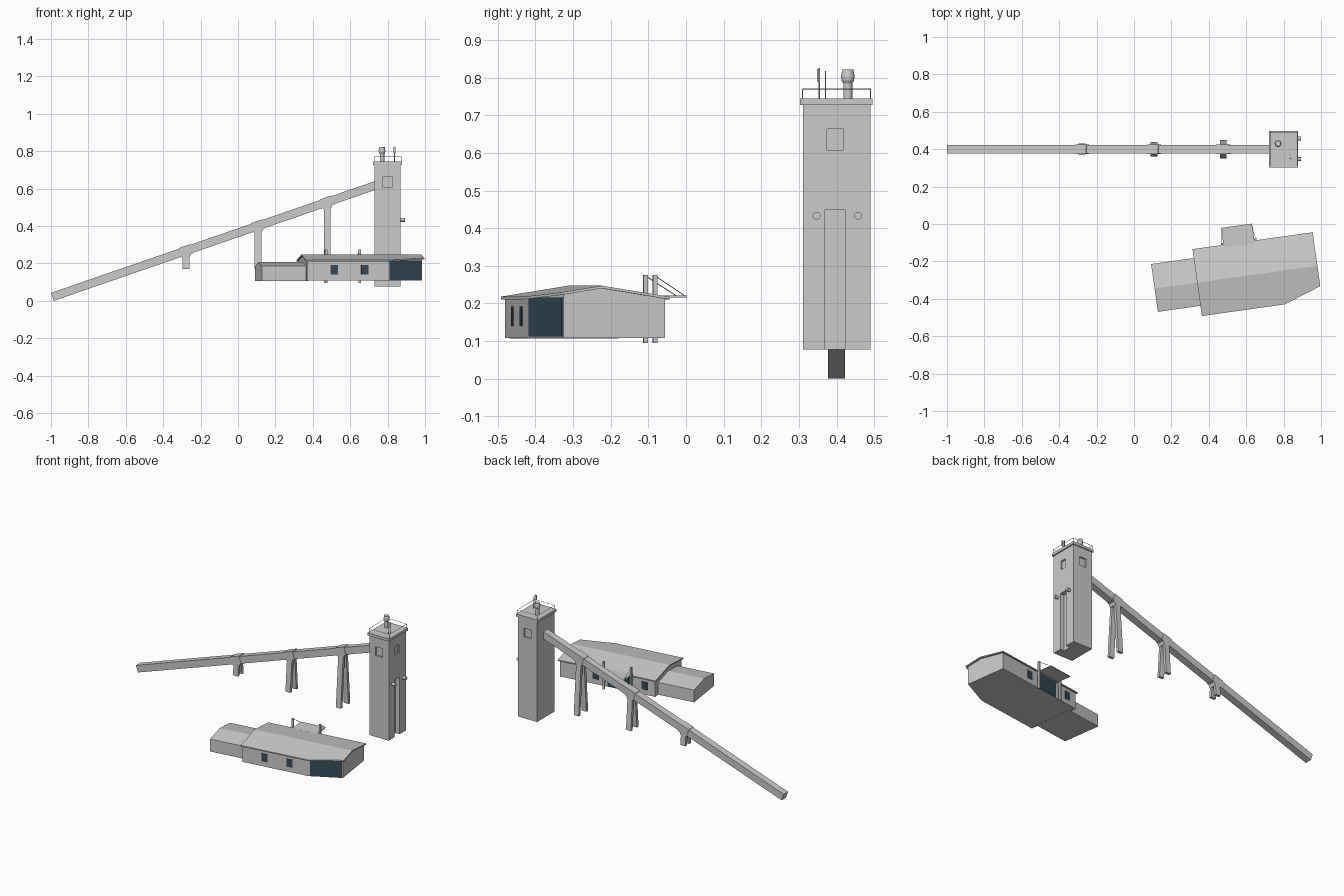
import bpy, bmesh, math
from mathutils import Matrix, Vector

if "Cube" in bpy.data.objects:
    bpy.data.objects.remove(bpy.data.objects["Cube"])

glass = bpy.data.materials.new("dark_glass")
glass.diffuse_color = (0.035, 0.07, 0.10, 1)
glass.use_nodes = True
glass.node_tree.nodes["Principled BSDF"].inputs["Base Color"].default_value = glass.diffuse_color


def finish(bm, name, mat=None, M=None):
    if M:
        bm.transform(M)
    bmesh.ops.recalc_face_normals(bm, faces=bm.faces)
    me = bpy.data.meshes.new(name)
    bm.to_mesh(me)
    bm.free()
    ob = bpy.data.objects.new(name, me)
    bpy.context.collection.objects.link(ob)
    if mat:
        me.materials.append(mat)
    return ob


def add_box(bm, lo, hi):
    lo, hi = Vector(lo), Vector(hi)
    S = Matrix.Diagonal((*(hi - lo), 1))
    bmesh.ops.create_cube(bm, size=1, matrix=Matrix.Translation((lo + hi) / 2) @ S)


def box(name, lo, hi, mat=None, M=None):
    bm = bmesh.new()
    add_box(bm, lo, hi)
    return finish(bm, name, mat, M)


def rod(name, a, b, r, n=8):
    a, b = Vector(a), Vector(b)
    d = b - a
    T = Matrix.Translation((a + b) / 2) @ d.to_track_quat('Z', 'Y').to_matrix().to_4x4()
    bm = bmesh.new()
    bmesh.ops.create_cone(bm, cap_ends=True, segments=n, radius1=r, radius2=r,
                          depth=d.length, matrix=T)
    return finish(bm, name)


def loft(name, rings, M=None):
    """Skin a stack of equal-length rings and cap both ends."""
    bm = bmesh.new()
    vs = [[bm.verts.new(p) for p in r] for r in rings]
    n = len(vs[0])
    for a, b in zip(vs, vs[1:]):
        for i in range(n):
            bm.faces.new((a[i], a[(i + 1) % n], b[(i + 1) % n], b[i]))
    bm.faces.new(vs[0])
    bm.faces.new(vs[-1])
    return finish(bm, name, None, M)


def rect(cx, cy, z, hx, hy):
    return [(cx - hx, cy - hy, z), (cx + hx, cy - hy, z),
            (cx + hx, cy + hy, z), (cx - hx, cy + hy, z)]


def gabled(name, front, back, bottom, ridge_v, top):
    """Prism over a plan (front and back chains meet at the ridge ends); bottom/top give z at v."""
    bm = bmesh.new()
    f = [(u, v) for u, v in front]
    b = [(u, v) for u, v in back]
    r0, r1 = (f[0][0], ridge_v), (f[-1][0], ridge_v)
    outline = f + [r1] + b + [r0]
    up = {p: bm.verts.new((*p, top(p[1]))) for p in outline}
    dn = {p: bm.verts.new((*p, bottom(p[1]))) for p in outline}
    for d in (up, dn):
        bm.faces.new([d[p] for p in [r0] + f + [r1]])
        bm.faces.new([d[p] for p in [r1] + b + [r0]])
    for p, q in zip(outline, outline[1:] + outline[:1]):
        bm.faces.new((dn[p], dn[q], up[q], up[p]))
    return finish(bm, name, None, HOUSE)


# Tower with recessed windows and a tall niche
tower = box("tower", (0.73, 0.311, 0.077), (0.869, 0.49, 0.728))
bm = bmesh.new()
add_box(bm, (0.775, 0.30, 0.607), (0.823, 0.321, 0.664))
add_box(bm, (0.775, 0.48, 0.607), (0.823, 0.50, 0.664))
add_box(bm, (0.859, 0.375, 0.607), (0.88, 0.418, 0.664))
add_box(bm, (0.84, 0.37, 0.05), (0.88, 0.423, 0.45))
cutter = finish(bm, "tower_cutter")
cutter.hide_render = True
cutter.hide_viewport = True
mod = tower.modifiers.new("recesses", 'BOOLEAN')
mod.operation = 'DIFFERENCE'
mod.solver = 'EXACT'
mod.object = cutter
box("tower_cap", (0.722, 0.303, 0.727), (0.877, 0.496, 0.744))
for y in (0.347, 0.457):
    rod("outlet_pipe", (0.86, y, 0.433), (0.893, y, 0.433), 0.0105, 16)

# Roof railing
pts = rect(0.8, 0.4, 0.77, 0.072, 0.09)
for p, q in zip(pts, pts[1:] + pts[:1]):
    rod("top_rail", p, q, 0.0012, 6)
    rod("rail_post", (p[0], p[1], 0.74), p, 0.0012, 6)

# Vent and antennas on the tower roof
prof = [(0.012, 0.74), (0.012, 0.785), (0.0165, 0.792), (0.018, 0.803), (0.0145, 0.822)]
loft("roof_vent", [[(0.77 + r * math.cos(k * math.pi / 8), 0.43 + r * math.sin(k * math.pi / 8), z)
                    for k in range(16)] for r, z in prof])
rod("antenna_mast", (0.835, 0.354, 0.74), (0.835, 0.354, 0.825), 0.002)
box("antenna_panel", (0.831, 0.348, 0.79), (0.843, 0.353, 0.823))
rod("antenna_whip", (0.838, 0.371, 0.74), (0.838, 0.371, 0.818), 0.0016)

# Sloping conveyor gallery
SLOPE = 0.345
ang = math.atan(SLOPE)
G = Matrix.Translation((-0.9925, 0.4, 0.0215)) @ Matrix.Rotation(-ang, 4, 'Y')
box("conveyor_gallery", (0, -0.0225, -0.0225), (1.835, 0.0225, 0.0225), None, G)

# Supports: collar, flared bracket and two splayed legs
for x in (-0.278, 0.107, 0.477):
    zc = 0.0215 + (x + 0.9925) * SLOPE
    s = (x + 0.9925) / math.cos(ang)
    box("support_collar", (s - 0.032, -0.025, -0.025), (s + 0.032, 0.025, 0.026), None, G)
    zt = zc - 0.037
    loft("support_bracket", [rect(x, 0.4, zt, 0.019, 0.025),
                             [(a, b, zc - 0.02 + (a - x) * SLOPE)
                              for a, b, _ in rect(x, 0.4, 0, 0.031, 0.025)]])
    splay = 0.075 * (zt - 0.17)
    for side in (-1, 1):
        loft("support_leg", [rect(x, 0.4 + side * (0.016 + splay), 0.17, 0.0175, 0.009),
                             rect(x, 0.4 + side * 0.016, zt + 0.005, 0.0175, 0.009)])

# Low house, built in its own turned frame
HOUSE = Matrix.Translation((0.363, -0.492, 0)) @ Matrix.Rotation(math.radians(8), 4, 'Z')


def roof_z(v):
    return 0.247 - 0.029 * abs(v - 0.18) / 0.18


gabled("house_walls", [(0.008, 0.01), (0.446, 0.01), (0.638, 0.078)],
       [(0.638, 0.351), (0.008, 0.351)], lambda v: 0.108, 0.18, lambda v: roof_z(v) - 0.004)
gabled("house_roof", [(0, 0), (0.448, 0), (0.649, 0.07)], [(0.649, 0.361), (0, 0.361)],
       lambda v: roof_z(v) - 0.007, 0.18, roof_z)
gabled("annex", [(-0.23, 0.055), (0.02, 0.055)], [(0.02, 0.313), (-0.23, 0.313)],
       lambda v: 0.107, 0.18, lambda v: 0.207 - 0.02 * abs(v - 0.18) / 0.13)

# Windows, corner glazing and entrance glazing
for u in (0.135, 0.30):
    box("front_window", (u, 0.008, 0.14), (u + 0.039, 0.02, 0.192), glass, HOUSE)
for u in (0.06, 0.385):
    box("back_window", (u, 0.34, 0.14), (u + 0.039, 0.353, 0.192), glass, HOUSE)
box("entrance_glazing", (0.18, 0.34, 0.112), (0.322, 0.353, 0.208), glass, HOUSE)
C = HOUSE @ Matrix.Translation((0.446, 0.01, 0)) @ Matrix.Rotation(math.atan2(0.068, 0.192), 4, 'Z')
box("corner_glazing", (0.008, -0.002, 0.112), (0.198, 0.01, 0.216), glass, C)

# Entrance canopy hung from two posts
box("canopy", (0.167, 0.345, 0.216), (0.334, 0.452, 0.2205), None, HOUSE)
for u, edge in ((0.160, 0.169), (0.341, 0.332)):
    box("canopy_post", (u - 0.006, 0.36, 0.095), (u + 0.006, 0.372, 0.275), None, HOUSE)
    rod("canopy_tie", HOUSE @ Vector((u, 0.366, 0.273)), HOUSE @ Vector((edge, 0.449, 0.219)), 0.0012, 6)
    box("post_bracket", (u - 0.004, 0.345, 0.195), (u + 0.004, 0.362, 0.205), None, HOUSE)
